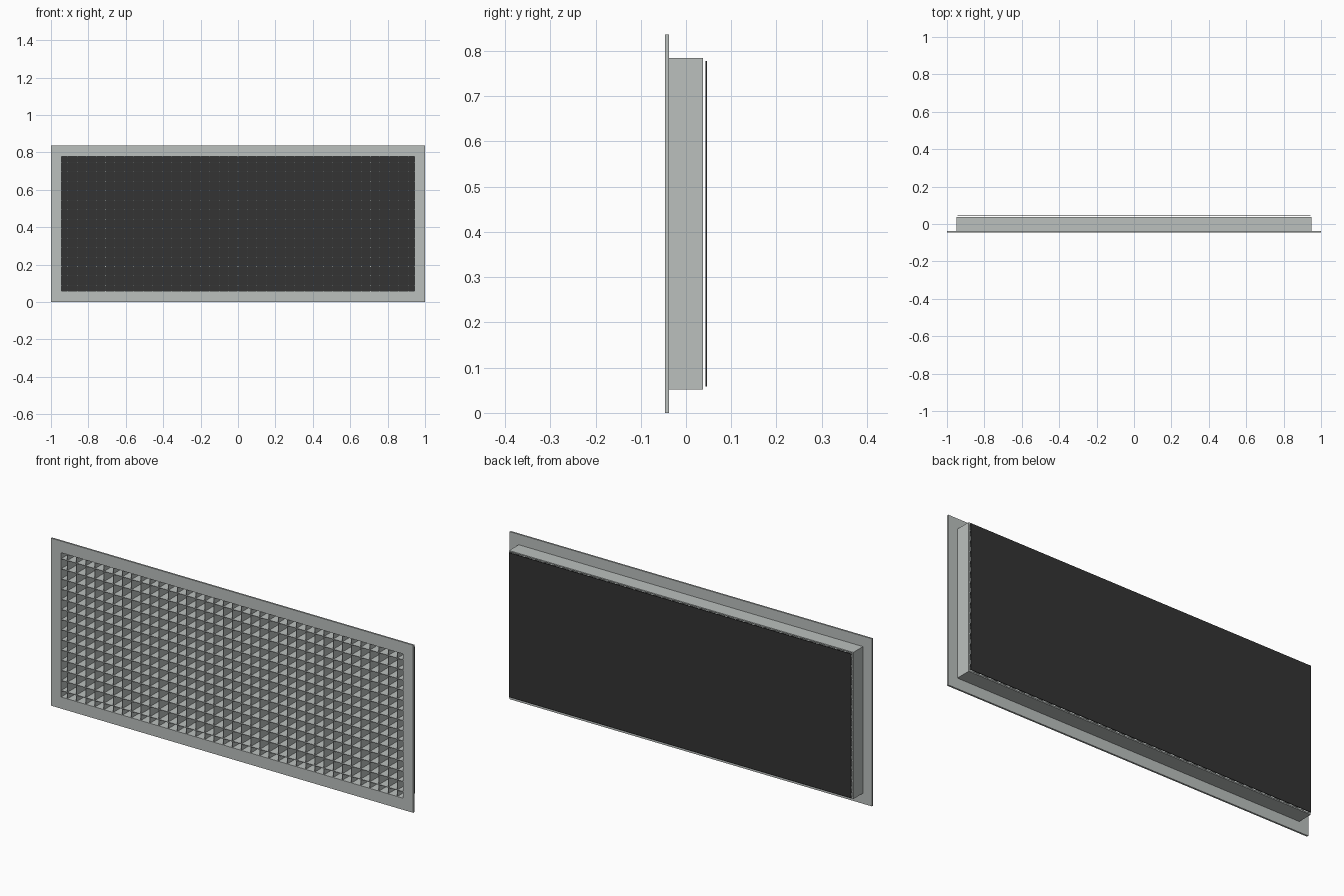
import bpy, bmesh

if "Cube" in bpy.data.objects:
    bpy.data.objects.remove(bpy.data.objects["Cube"])

W, H = 1.0, 0.836            # half width and full height of the flange
CZ = H / 2                   # centre height
IN_X, IN_Z = 0.944, 0.360    # half size of the opening
OUT_X, OUT_Z = 0.950, 0.366  # half size of the collar outside
PITCH = 0.0506
BLADE = 0.0028


def material(name, rgb):
    m = bpy.data.materials.new(name)
    m.diffuse_color = (*rgb, 1)
    m.use_nodes = True
    m.node_tree.nodes["Principled BSDF"].inputs["Base Color"].default_value = m.diffuse_color
    return m


grey = material("light_grey", (0.497, 0.527, 0.515))
dark = material("charcoal", (0.033, 0.033, 0.033))


def finish(name, bm, mat):
    bmesh.ops.recalc_face_normals(bm, faces=bm.faces)
    me = bpy.data.meshes.new(name)
    bm.to_mesh(me)
    bm.free()
    me.materials.append(mat)
    ob = bpy.data.objects.new(name, me)
    bpy.context.collection.objects.link(ob)
    return ob


def add_box(bm, x0, x1, y0, y1, z0, z1):
    verts = bmesh.ops.create_cube(bm, size=1)["verts"]
    for v in verts:
        v.co = (x1 if v.co.x > 0 else x0,
                y1 if v.co.y > 0 else y0,
                z1 if v.co.z > 0 else z0)


def ring(name, ox, oz, ix, iz, y0, y1, mat):
    """Rectangular tube running along y."""
    bm = bmesh.new()
    loops = []
    for hx, hz, y in ((ox, oz, y0), (ox, oz, y1), (ix, iz, y1), (ix, iz, y0)):
        loops.append([bm.verts.new((sx * hx, y, CZ + sz * hz))
                      for sx, sz in ((-1, -1), (1, -1), (1, 1), (-1, 1))])
    for a in range(4):
        p, q = loops[a], loops[(a + 1) % 4]
        for i in range(4):
            j = (i + 1) % 4
            bm.faces.new((p[i], p[j], q[j], q[i]))
    return finish(name, bm, mat)


# Front flange and the collar behind it
ring("front_flange", W, CZ, IN_X, IN_Z, -0.0465, -0.0378, grey)
ring("collar", OUT_X, OUT_Z, IN_X, IN_Z, -0.0378, 0.0378, grey)

# Upright blades
bm = bmesh.new()
for i in range(-18, 19):
    x = i * PITCH
    add_box(bm, x - BLADE / 2, x + BLADE / 2, -0.0455, 0.0375, CZ - IN_Z, CZ + IN_Z)
finish("upright_blades", bm, grey)

# Level blades
bm = bmesh.new()
for i in range(14):
    z = CZ + (i - 6.5) * PITCH
    add_box(bm, -IN_X, IN_X, -0.0453, 0.0373, z - BLADE / 2, z + BLADE / 2)
finish("level_blades", bm, grey)

# Dark backing sheet, set slightly behind the collar
bm = bmesh.new()
add_box(bm, -IN_X, IN_X, 0.0435, 0.0465, CZ - IN_Z, CZ + IN_Z)
finish("backing_sheet", bm, dark)
